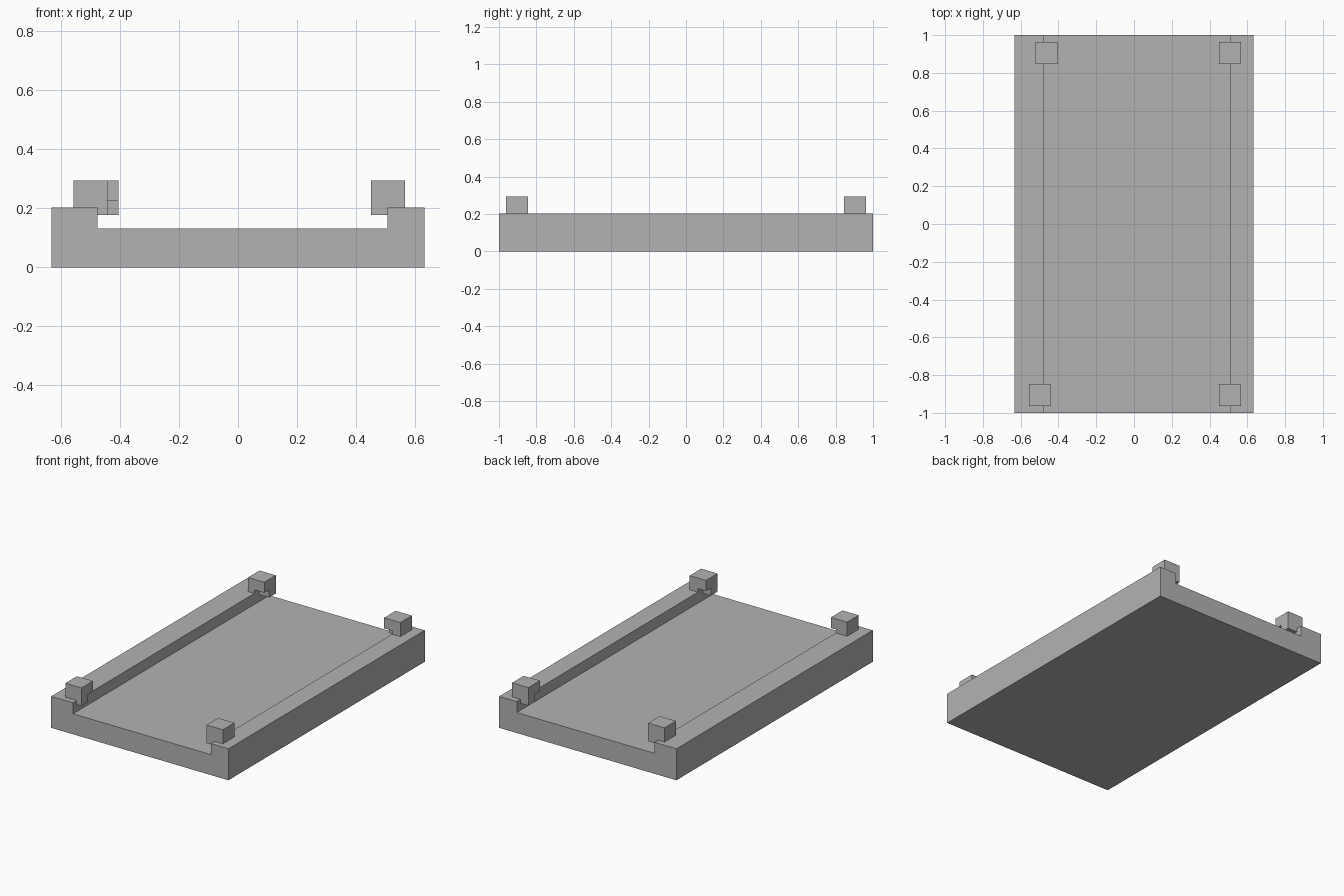
import bpy
import bmesh

# Remove the default object
cube = bpy.data.objects.get("Cube")
if cube:
    bpy.data.objects.remove(cube, do_unlink=True)

# Single plain grey
grey = bpy.data.materials.new("plain_grey")
grey.use_nodes = True
color = (0.45, 0.45, 0.45, 1)
grey.diffuse_color = color
grey.node_tree.nodes["Principled BSDF"].inputs["Base Color"].default_value = color


def extrude_profile(name, points, axis, start, end):
    """Extrude a flat outline along x, y or z; the outline uses the other two axes."""
    bm = bmesh.new()

    def place(a, b):
        co = [a, b]
        co.insert(axis, start)
        return co

    face = bm.faces.new([bm.verts.new(place(a, b)) for a, b in points])
    out = bmesh.ops.extrude_face_region(bm, geom=[face])
    moved = [v for v in out["geom"] if isinstance(v, bmesh.types.BMVert)]
    step = [0, 0, 0]
    step[axis] = end - start
    bmesh.ops.translate(bm, verts=moved, vec=step)
    bmesh.ops.recalc_face_normals(bm, faces=bm.faces)
    mesh = bpy.data.meshes.new(name)
    bm.to_mesh(mesh)
    bm.free()
    mesh.materials.append(grey)
    obj = bpy.data.objects.new(name, mesh)
    bpy.context.collection.objects.link(obj)
    return obj


# Channel tray with a raised rail along each long side
W, RAIL_TOP, FLOOR = 0.632, 0.203, 0.132
INNER_R, INNER_L = -0.476, 0.507
extrude_profile("tray", [(-W, 0), (W, 0), (W, RAIL_TOP), (INNER_L, RAIL_TOP),
                         (INNER_L, FLOOR), (INNER_R, FLOOR),
                         (INNER_R, RAIL_TOP), (-W, RAIL_TOP)], 1, -1, 1)

# Corner clips: a block seated on the rail, with a stepped lip hanging over its inner edge
TOP, STEP, LIP = 0.294, 0.226, 0.177
Y_IN, Y_STEP, Y_OUT = 0.846, 0.895, 0.963


def add_clip(name, x_outer, x_inner, rail_x, side):
    extrude_profile(name + "_seat",
                    [(side * Y_IN, RAIL_TOP), (side * Y_OUT, RAIL_TOP),
                     (side * Y_OUT, TOP), (side * Y_IN, TOP)], 0, x_outer, rail_x)
    extrude_profile(name + "_lip",
                    [(side * Y_IN, STEP), (side * Y_STEP, STEP),
                     (side * Y_STEP, LIP), (side * Y_OUT, LIP),
                     (side * Y_OUT, TOP), (side * Y_IN, TOP)], 0, rail_x, x_inner)


add_clip("front_right_clip", -0.557, -0.442, INNER_R, -1)
add_clip("back_right_clip", -0.521, -0.405, INNER_R, 1)
for label, side in (("front", -1), ("back", 1)):
    add_clip(label + "_left_clip", 0.566, 0.45, INNER_L, side)
